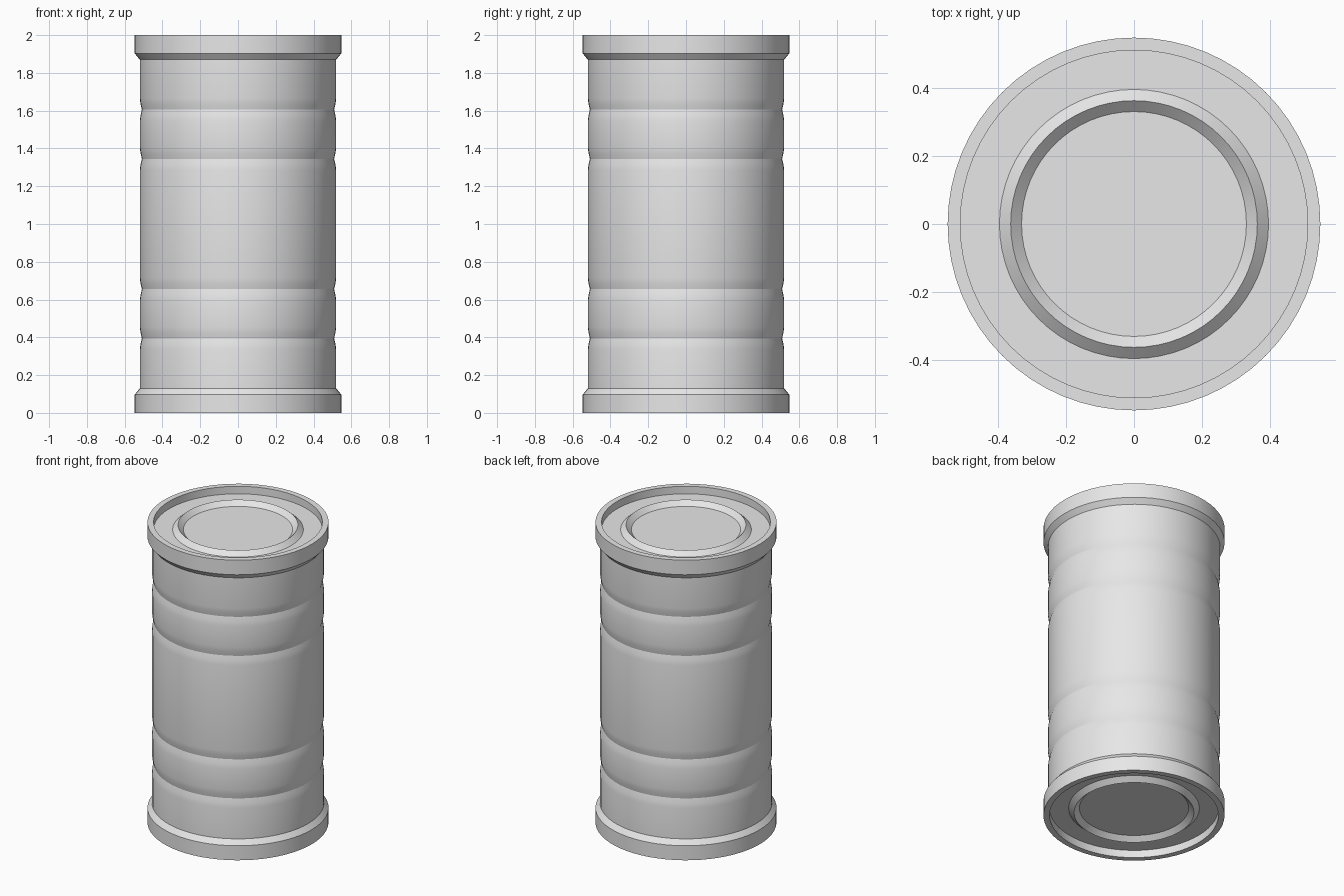
import bpy
import bmesh
import math

cube = bpy.data.objects.get("Cube")
if cube:
    bpy.data.objects.remove(cube, do_unlink=True)

SIDES = 64
HEIGHT = 2.0

# Single bare-metal colour
metal = bpy.data.materials.new("light grey metal")
metal.use_nodes = True
grey = (0.8, 0.8, 0.8, 1.0)
metal.diffuse_color = grey
metal.node_tree.nodes["Principled BSDF"].inputs["Base Color"].default_value = grey


def lathe(name, profile, close_first=False, close_last=False):
    """Turn a (radius, z) profile, listed upwards along the outside, around z."""
    bm = bmesh.new()
    rings = []
    for r, z in profile:
        rings.append([bm.verts.new((r * math.cos(math.tau * i / SIDES),
                                    r * math.sin(math.tau * i / SIDES), z))
                      for i in range(SIDES)])
    for low, high in zip(rings, rings[1:]):
        for i in range(SIDES):
            j = (i + 1) % SIDES
            bm.faces.new((low[i], low[j], high[j], high[i]))
    if close_first:
        bm.faces.new(rings[0][::-1])
    if close_last:
        bm.faces.new(rings[-1])
    mesh = bpy.data.meshes.new(name)
    bm.to_mesh(mesh)
    bm.free()
    mesh.materials.append(metal)
    obj = bpy.data.objects.new(name, mesh)
    bpy.context.collection.objects.link(obj)
    bpy.ops.object.select_all(action='DESELECT')
    obj.select_set(True)
    bpy.context.view_layer.objects.active = obj
    bpy.ops.object.shade_smooth_by_angle(angle=math.radians(25))
    return obj


# Can wall with four shallow rounded grooves
wall = [(0.52, 0.13)]
for z in (0.395, 0.655, 1.345, 1.605):
    wall += [(0.52, z - 0.06), (0.516, z - 0.03), (0.509, z),
             (0.516, z + 0.03), (0.52, z + 0.06)]
wall.append((0.52, 1.87))
lathe("can_wall", wall)

# Rim, recessed lid and raised ring; the base is the mirrored lid
lid = [(0.52, 1.87), (0.547, 1.903), (0.547, 2.0), (0.51, 2.0), (0.51, 1.95),
       (0.395, 1.95), (0.362, 1.98), (0.33, 1.95)]
lathe("top_lid", lid, close_last=True)
lathe("bottom_lid", [(r, HEIGHT - z) for r, z in reversed(lid)], close_first=True)
